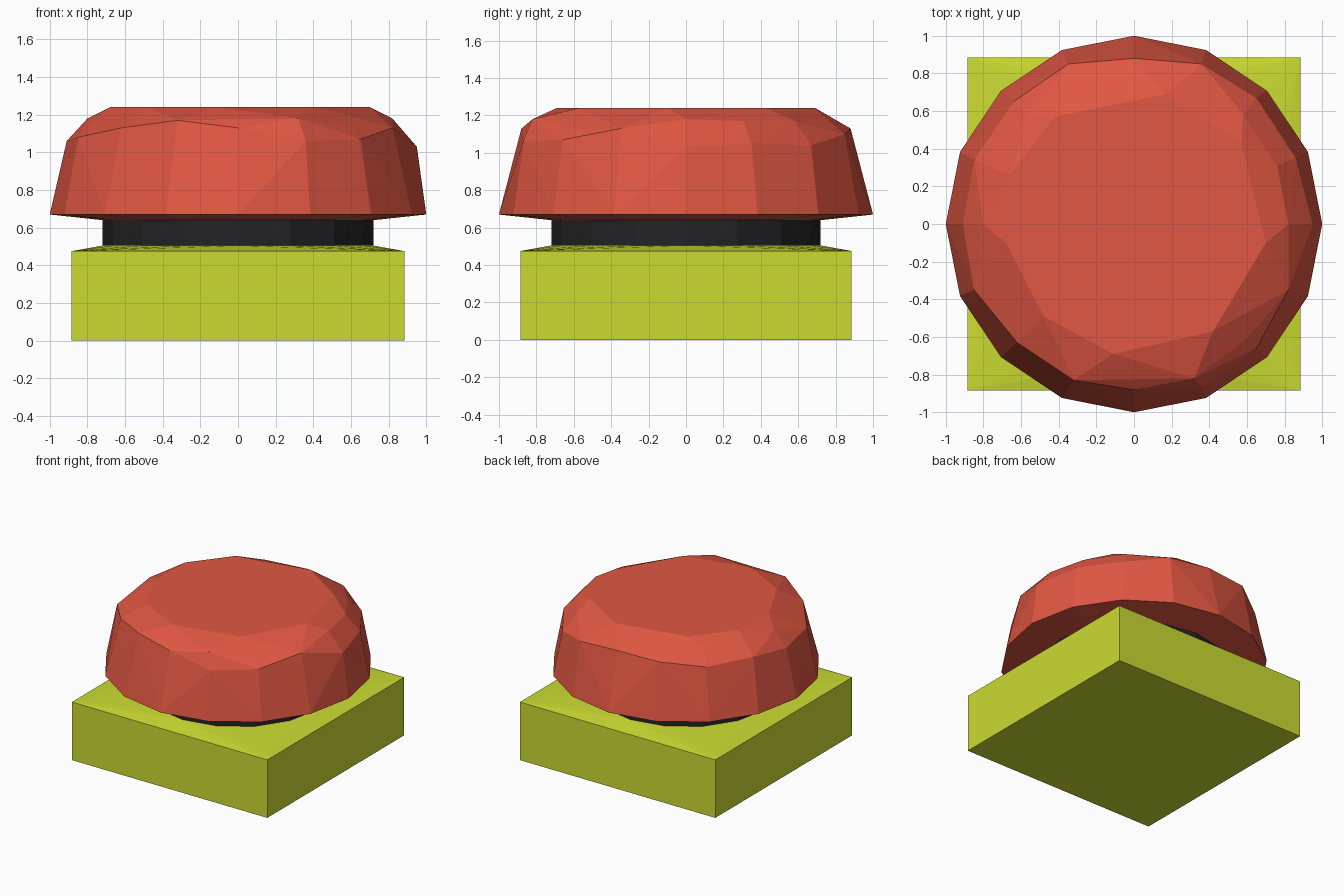
import bpy
import bmesh
from math import cos, sin, pi, radians

default_cube = bpy.data.objects.get("Cube")
if default_cube:
    bpy.data.objects.remove(default_cube, do_unlink=True)

SIDES = 16
NECK_RADIUS = 0.72


def make_material(name, colour):
    material = bpy.data.materials.new(name)
    material.use_nodes = True
    material.diffuse_color = (*colour, 1)
    shader = material.node_tree.nodes["Principled BSDF"]
    shader.inputs["Base Color"].default_value = (*colour, 1)
    return material


def ring(radius, height):
    """Points of a regular polygon at one height."""
    return [(radius * cos(2 * pi * i / SIDES), radius * sin(2 * pi * i / SIDES), height)
            for i in range(SIDES)]


def faceted_solid(name, points, material):
    """Wrap a faceted solid around the given points."""
    bm = bmesh.new()
    for point in points:
        bm.verts.new(point)
    bmesh.ops.convex_hull(bm, input=bm.verts[:])
    loose = [vert for vert in bm.verts if not vert.link_faces]
    bmesh.ops.delete(bm, geom=loose, context="VERTS")
    bmesh.ops.dissolve_limit(bm, angle_limit=radians(1), verts=bm.verts[:], edges=bm.edges[:])
    bmesh.ops.recalc_face_normals(bm, faces=bm.faces[:])
    mesh = bpy.data.meshes.new(name)
    bm.to_mesh(mesh)
    bm.free()
    mesh.materials.append(material)
    solid = bpy.data.objects.new(name, mesh)
    bpy.context.collection.objects.link(solid)
    return solid


red = make_material("red", (0.75, 0.095, 0.055))
lime = make_material("lime", (0.60, 0.71, 0.031))
black = make_material("black", (0.017, 0.017, 0.019))

# Square base with a shallow rise towards the neck
half = 0.885
corners = [(x, y, z) for x in (-half, half) for y in (-half, half) for z in (0, 0.475)]
faceted_solid("base", corners + ring(NECK_RADIUS, 0.505), lime)

# Round neck between base and button
faceted_solid("neck", ring(NECK_RADIUS, 0.49) + ring(NECK_RADIUS, 0.65), black)

# Roughly chiselled button: regular rim, uneven shoulder, flat top
shoulder = [
    (0.95, 0, 1.03), (0.82, 0, 1.18), (0.86, 0.35, 1.05), (0.76, 0.31, 1.17),
    (0.65, 0.67, 1.04), (0.58, 0.58, 1.17), (0.36, 0.85, 1.10), (0, 0.88, 1.13),
    (-0.35, 0.85, 1.12), (-0.64, 0.65, 1.08), (-0.57, 0.57, 1.18),
    (-0.85, 0.34, 1.10), (-0.91, 0, 1.06), (-0.80, 0, 1.18),
    (-0.85, -0.35, 1.08), (-0.62, -0.63, 1.13), (-0.32, -0.83, 1.17),
    (0, -0.88, 1.13), (0.32, -0.82, 1.18), (0.36, -0.87, 1.06),
    (0.60, -0.61, 1.13), (0.65, -0.66, 1.07), (0.82, -0.35, 1.13),
]
flat_top = [
    (0.70, -0.10), (0.57, 0.43), (0.17, 0.69), (-0.42, 0.57), (-0.66, 0.26),
    (-0.68, -0.10), (-0.48, -0.49), (-0.11, -0.69), (0.42, -0.57),
]
button_points = ring(NECK_RADIUS, 0.64) + ring(1, 0.67) + shoulder
button_points += [(x, y, 1.24) for x, y in flat_top]
faceted_solid("button", button_points, red)
